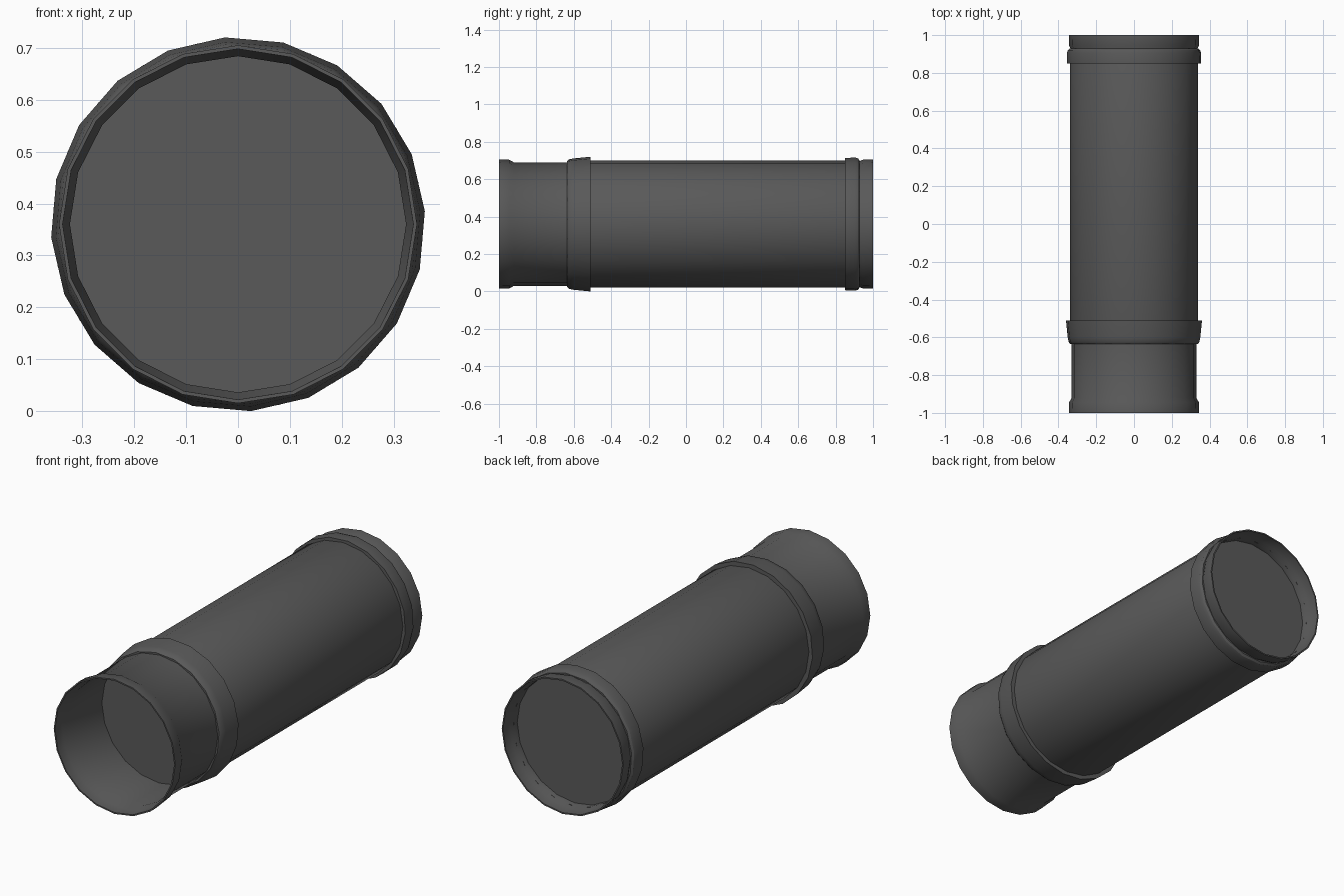
import bpy, bmesh, math

cube = bpy.data.objects.get("Cube")
if cube:
    bpy.data.objects.remove(cube, do_unlink=True)

SIDES = 20
AXIS_Z = 0.36

grey = bpy.data.materials.new("dark grey metal")
grey.use_nodes = True
colour = (0.1, 0.1, 0.1, 1)
grey.diffuse_color = colour
grey.node_tree.nodes["Principled BSDF"].inputs["Base Color"].default_value = colour


def lathe(name, profile, turn=0, closed=True):
    """Turn a (y, radius) profile round the long axis; radius 0 makes a cap centre."""
    bm = bmesh.new()
    rings = []
    for y, r in profile:
        if r == 0:
            rings.append([bm.verts.new((0, y, AXIS_Z))] * SIDES)
            continue
        ring = []
        for i in range(SIDES):
            a = math.tau * i / SIDES + math.radians(turn)
            ring.append(bm.verts.new((r * math.sin(a), y, AXIS_Z + r * math.cos(a))))
        rings.append(ring)
    pairs = list(zip(rings, rings[1:]))
    if closed:
        pairs.append((rings[-1], rings[0]))
    for a, b in pairs:
        for i in range(SIDES):
            j = (i + 1) % SIDES
            corners = list(dict.fromkeys((a[i], a[j], b[j], b[i])))
            bm.faces.new(corners)
    bmesh.ops.recalc_face_normals(bm, faces=bm.faces)
    mesh = bpy.data.meshes.new(name)
    bm.to_mesh(mesh)
    bm.free()
    mesh.materials.append(grey)
    obj = bpy.data.objects.new(name, mesh)
    bpy.context.collection.objects.link(obj)
    bpy.ops.object.select_all(action="DESELECT")
    obj.select_set(True)
    bpy.context.view_layer.objects.active = obj
    bpy.ops.object.shade_smooth_by_angle(angle=math.radians(32))


# Main tube, closed at both ends by flat discs set inside the collars
lathe("main_tube", [(-0.64, 0), (-0.64, 0.328), (-0.6, 0.34), (0.87, 0.34),
                    (0.9, 0.33), (0.9, 0)], closed=False)

# Hollow front sleeve with a flared mouth
lathe("front_sleeve", [(-0.6, 0.33), (-0.92, 0.33), (-0.945, 0.344), (-1, 0.345),
                       (-1, 0.338), (-0.945, 0.337), (-0.92, 0.324), (-0.6, 0.324)])

# Flared front band, stepping down sharply to the main tube
lathe("front_band", [(-0.635, 0.325), (-0.635, 0.338), (-0.625, 0.347), (-0.6, 0.352),
                     (-0.51, 0.361), (-0.51, 0.335)], turn=-4)

# Rounded rear band
lathe("rear_band", [(0.85, 0.335), (0.85, 0.355), (0.905, 0.357), (0.92, 0.352),
                    (0.928, 0.342), (0.928, 0.33)], turn=5)

# Open rear collar
lathe("rear_collar", [(0.88, 0.335), (0.925, 0.335), (0.945, 0.344), (1, 0.345),
                      (1, 0.338), (0.945, 0.337), (0.925, 0.327), (0.88, 0.327)])
